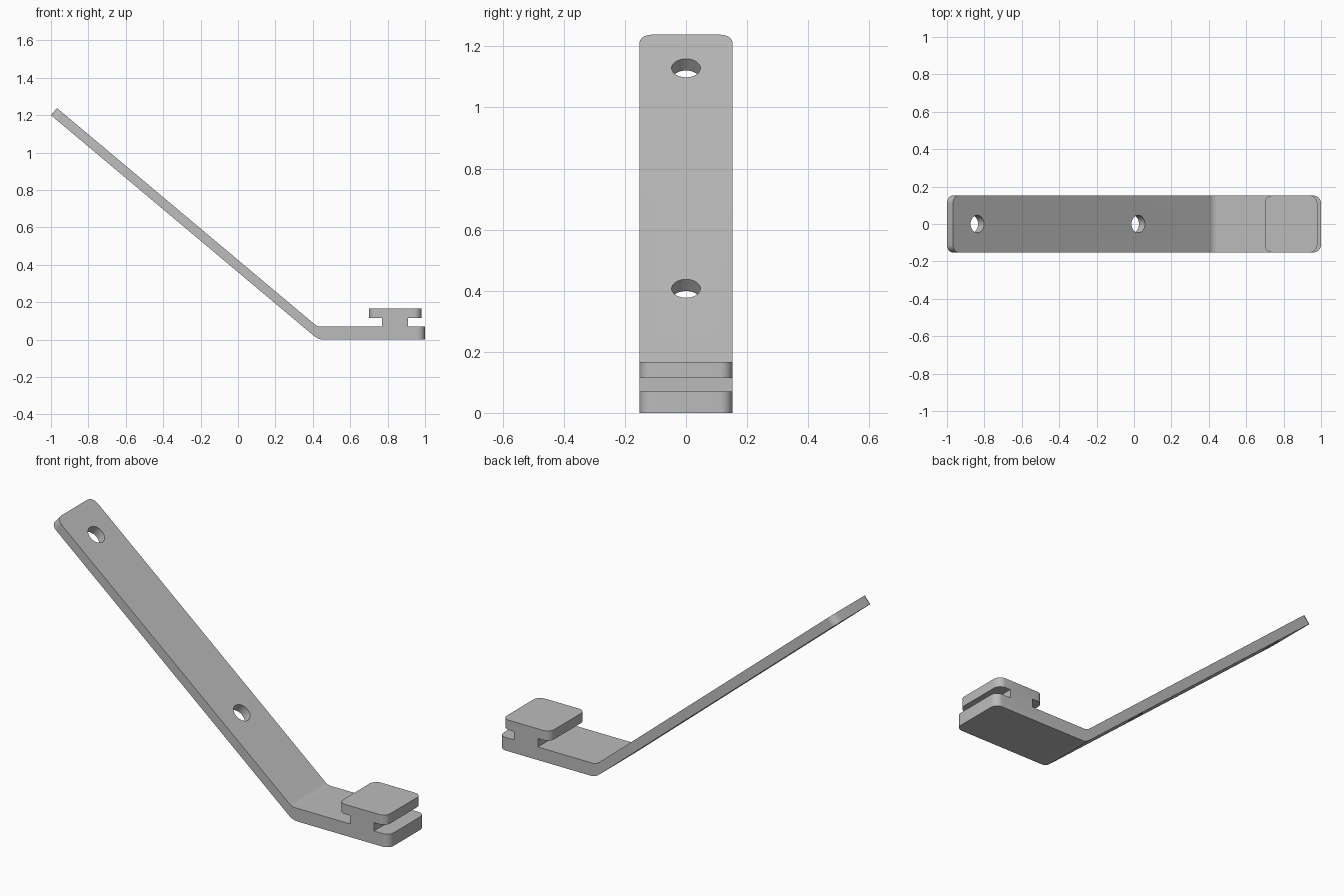
import bpy
import bmesh
from math import radians, sin, cos, tan
from mathutils import Vector, Matrix

cube = bpy.data.objects.get("Cube")
if cube:
    bpy.data.objects.remove(cube, do_unlink=True)

HALF_WIDTH = 0.152
CORNER = 0.04
FOOT_TOP = 0.07
ARM_THICK = 0.05
TILT = radians(40)

along = Vector((cos(TILT), -sin(TILT)))    # down the arm, in x and z
normal = Vector((sin(TILT), cos(TILT)))    # out of the arm's upper face
tip_low = Vector((-1, 1.2))
tip_high = tip_low + normal * ARM_THICK


def meet(start, z):
    """Point where the arm line from start reaches height z."""
    return Vector((start.x + (start.y - z) / tan(TILT), z))


def fillet(corner, a, b, reach, steps=8):
    """Rounded corner between the directions of a and b."""
    p = corner + (a - corner).normalized() * reach
    q = corner + (b - corner).normalized() * reach
    pts = []
    for i in range(steps + 1):
        t = i / steps
        pts.append(p * (1 - t) ** 2 + corner * 2 * t * (1 - t) + q * t * t)
    return pts


metal = bpy.data.materials.new("grey_metal")
metal.use_nodes = True
grey = (0.5, 0.5, 0.5, 1)
metal.diffuse_color = grey
metal.node_tree.nodes["Principled BSDF"].inputs["Base Color"].default_value = grey

# Side profile: arm, bend, foot, neck and clamp pad
foot_end = Vector((1, 0))
neck_foot = Vector((0.77, FOOT_TOP))
outline = [tip_low]
outline += fillet(meet(tip_low, 0), tip_low, foot_end, 0.03)
outline += [foot_end, (1, FOOT_TOP), (0.91, FOOT_TOP), (0.91, 0.115),
            (0.98, 0.115), (0.98, 0.167), (0.70, 0.167), (0.70, 0.115),
            (0.77, 0.115), neck_foot]
outline += fillet(meet(tip_high, FOOT_TOP), neck_foot, tip_high, 0.02)
outline.append(tip_high)

bm = bmesh.new()
face = bm.faces.new([bm.verts.new((p[0], -HALF_WIDTH, p[1])) for p in outline])
out = bmesh.ops.extrude_face_region(bm, geom=[face])
bmesh.ops.translate(bm, vec=(0, 2 * HALF_WIDTH, 0),
                    verts=[v for v in out["geom"] if isinstance(v, bmesh.types.BMVert)])
bmesh.ops.recalc_face_normals(bm, faces=bm.faces[:])


def is_plate_corner(edge):
    """Short edges at the ends of the arm, the foot and the pad."""
    a, b = (v.co for v in edge.verts)
    if abs(a.y - b.y) > 0.01:
        return False
    mid = (a + b) / 2
    upright = abs(a.x - b.x) < 0.001
    return mid.x < -0.97 or (upright and (mid.x > 0.95 or abs(mid.x - 0.70) < 0.01))


bmesh.ops.bevel(bm, geom=[e for e in bm.edges if is_plate_corner(e)],
                offset=CORNER, segments=8, profile=0.5, affect='EDGES')
mesh = bpy.data.meshes.new("bracket")
bm.to_mesh(mesh)
bm.free()
bracket = bpy.data.objects.new("bracket", mesh)
bpy.context.collection.objects.link(bracket)
mesh.materials.append(metal)

# Two screw holes square to the arm
bm = bmesh.new()
for distance in (0.17, 1.293):
    spot = tip_high + along * distance
    place = Matrix.Translation((spot.x, 0, spot.y)) @ Matrix.Rotation(TILT, 4, 'Y')
    bmesh.ops.create_cone(bm, cap_ends=True, segments=48, radius1=0.047,
                          radius2=0.047, depth=0.3, matrix=place)
cut_mesh = bpy.data.meshes.new("hole_cutter")
bm.to_mesh(cut_mesh)
bm.free()
cut_mesh.materials.append(metal)
cutter = bpy.data.objects.new("hole_cutter", cut_mesh)
bpy.context.collection.objects.link(cutter)
cutter.hide_render = True

bpy.ops.object.select_all(action='DESELECT')
bpy.context.view_layer.objects.active = bracket
bracket.select_set(True)
holes = bracket.modifiers.new("screw_holes", 'BOOLEAN')
holes.operation = 'DIFFERENCE'
holes.solver = 'EXACT'
holes.object = cutter
bpy.ops.object.modifier_apply(modifier=holes.name)
bpy.data.objects.remove(cutter, do_unlink=True)
bpy.ops.object.shade_smooth_by_angle(angle=radians(30))
